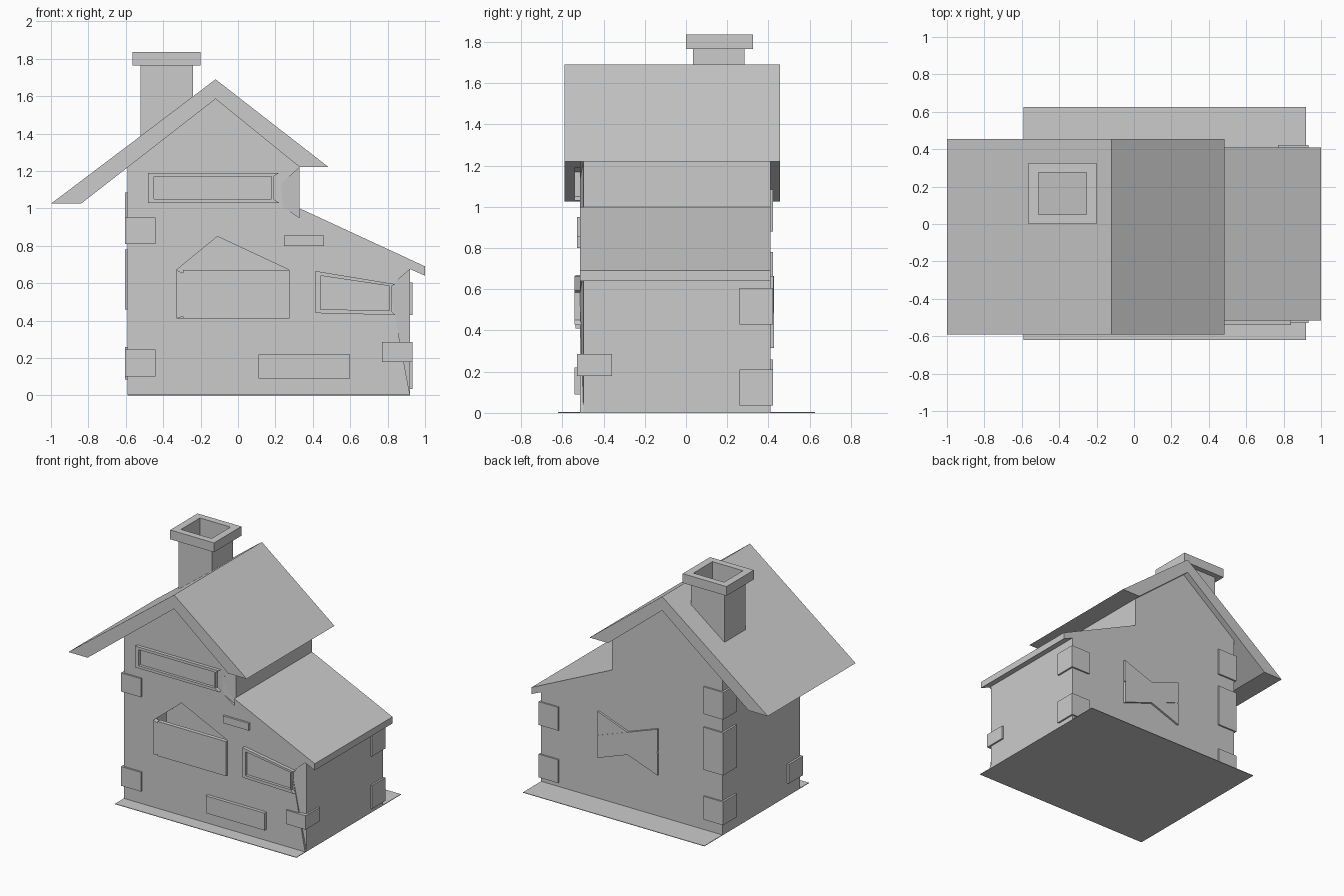
import bpy, bmesh
from mathutils import Vector

if "Cube" in bpy.data.objects:
    bpy.data.objects.remove(bpy.data.objects["Cube"])

FRONT, BACK, LEFT, RIGHT = -0.515, 0.41, -0.59, 0.92


def finish(name, bm):
    bmesh.ops.recalc_face_normals(bm, faces=bm.faces)
    me = bpy.data.meshes.new(name)
    bm.to_mesh(me)
    bm.free()
    ob = bpy.data.objects.new(name, me)
    bpy.context.collection.objects.link(ob)
    return ob


def prism(name, pts, y0, y1):
    """Extrude an (x, z) outline along y."""
    bm = bmesh.new()
    face = bm.faces.new([bm.verts.new((x, y0, z)) for x, z in pts])
    ext = bmesh.ops.extrude_face_region(bm, geom=[face])["geom"]
    bmesh.ops.translate(bm, vec=(0, y1 - y0, 0),
                        verts=[g for g in ext if isinstance(g, bmesh.types.BMVert)])
    return finish(name, bm)


def box(name, x0, x1, y0, y1, z0, z1):
    return prism(name, [(x0, z0), (x1, z0), (x1, z1), (x0, z1)], y0, y1)


def hull(name, pts):
    bm = bmesh.new()
    bmesh.ops.convex_hull(bm, input=[bm.verts.new(p) for p in pts])
    return finish(name, bm)


def cut(ob, cutter):
    cutter.hide_render = True
    mod = ob.modifiers.new("cut", "BOOLEAN")
    mod.operation, mod.solver, mod.object = "DIFFERENCE", "EXACT", cutter
    bpy.context.view_layer.objects.active = ob
    bpy.ops.object.modifier_apply(modifier=mod.name)
    bpy.data.objects.remove(cutter)


def frame(name, outer, inner):
    ob = prism(name, outer, -0.54, -0.505)
    cut(ob, prism("cutter", inner, -0.6, -0.519))


# House body with lean-to roof
body = prism("house_body", [(LEFT, 0), (RIGHT, 0), (RIGHT, 0.675), (1.0, 0.64), (1.0, 0.69),
                            (0.33, 1.0), (0.33, 1.22), (-0.12, 1.59), (LEFT, 1.225)],
             FRONT, BACK)

# Chipped wall corners
for (a, b), (c, d) in [(((0.23, 1.13), (0.24, 1.01)), ((0.33, 1.22), (0.33, 0.95))),
                       (((0.81, 0.58), (0.84, 0.43)), ((0.92, 0.675), (0.92, 0.0)))]:
    pts = [(x, y, z) for x, z in (a, b) for y in (FRONT, -0.6)]
    pts += [(x, y, z) for x, z in (c, d) for y in (-0.497, -0.6)]
    cut(body, hull("cutter", pts))

# Pointed opening and the board across it
opening = [(-0.33, 0.41), (0.275, 0.41), (0.275, 0.67), (-0.11, 0.85), (-0.33, 0.67)]
cut(body, prism("cutter", opening, -0.6, -0.38))
box("opening_board", -0.295, 0.275, -0.535, -0.505, 0.41, 0.67)
prism("opening_side_post", [(-0.33, 0.41), (-0.27, 0.43), (-0.295, 0.43), (-0.295, 0.645),
                            (-0.27, 0.645), (-0.33, 0.67)], -0.535, -0.5)

# Window frames
frame("upper_window", [(-0.48, 1.03), (0.22, 1.03), (0.19, 1.05), (0.19, 1.17), (0.22, 1.19),
                       (-0.48, 1.19)],
      [(-0.45, 1.05), (0.18, 1.05), (0.18, 1.17), (-0.45, 1.17)])
frame("side_window", [(0.415, 0.44), (0.84, 0.43), (0.82, 0.45), (0.82, 0.585), (0.84, 0.595),
                      (0.415, 0.665)],
      [(0.44, 0.46), (0.81, 0.455), (0.81, 0.585), (0.44, 0.64)])

# Flat stones on the front wall
box("front_stone_small", 0.245, 0.46, -0.53, -0.5, 0.80, 0.855)
box("front_stone_large", 0.11, 0.60, -0.54, -0.5, 0.09, 0.22)

# Corner stones: side, end, bottom and top
stones = [("L", "F", 0.81, 0.95), ("L", "F", 0.10, 0.245), ("R", "F", 0.18, 0.285),
          ("L", "B", 0.88, 1.085), ("L", "B", 0.46, 0.78), ("L", "B", 0.085, 0.26),
          ("R", "B", 0.43, 0.605), ("R", "B", 0.035, 0.21)]
for i, (side, end, z0, z1) in enumerate(stones):
    x0, x1 = (-0.605, -0.44) if side == "L" else (0.77, 0.933)
    y0, y1 = (-0.528, -0.36) if end == "F" else (0.26, 0.422)
    box(f"corner_stone_{i}", x0, x1, y0, y1, z0, z1)

# Crossed boards on the back wall
for i, (zl, zr) in enumerate([(0.40, 0.58), (0.58, 0.40)]):
    w = 0.085
    prism(f"back_cross_board_{i}", [(-0.06, zl - w), (0.44, zr - w), (0.44, zr + w),
                                    (-0.06, zl + w)], 0.40, 0.425 + 0.002 * i)

# Main roof
prism("main_roof", [(-1.0, 1.025), (-0.84, 1.025), (-0.12, 1.585), (0.33, 1.22),
                    (0.485, 1.22), (-0.12, 1.69)], -0.59, 0.455)

# Hollow chimney
for part in (box("chimney_shaft", -0.52, -0.24, 0.035, 0.285, 1.15, 1.77),
             box("chimney_cap", -0.565, -0.20, 0.0, 0.325, 1.765, 1.835)):
    cut(part, box("cutter", -0.51, -0.255, 0.05, 0.275, 1.3, 2.0))

# Ground slab
box("ground_slab", LEFT, RIGHT, -0.62, 0.625, 0.0, 0.004)
